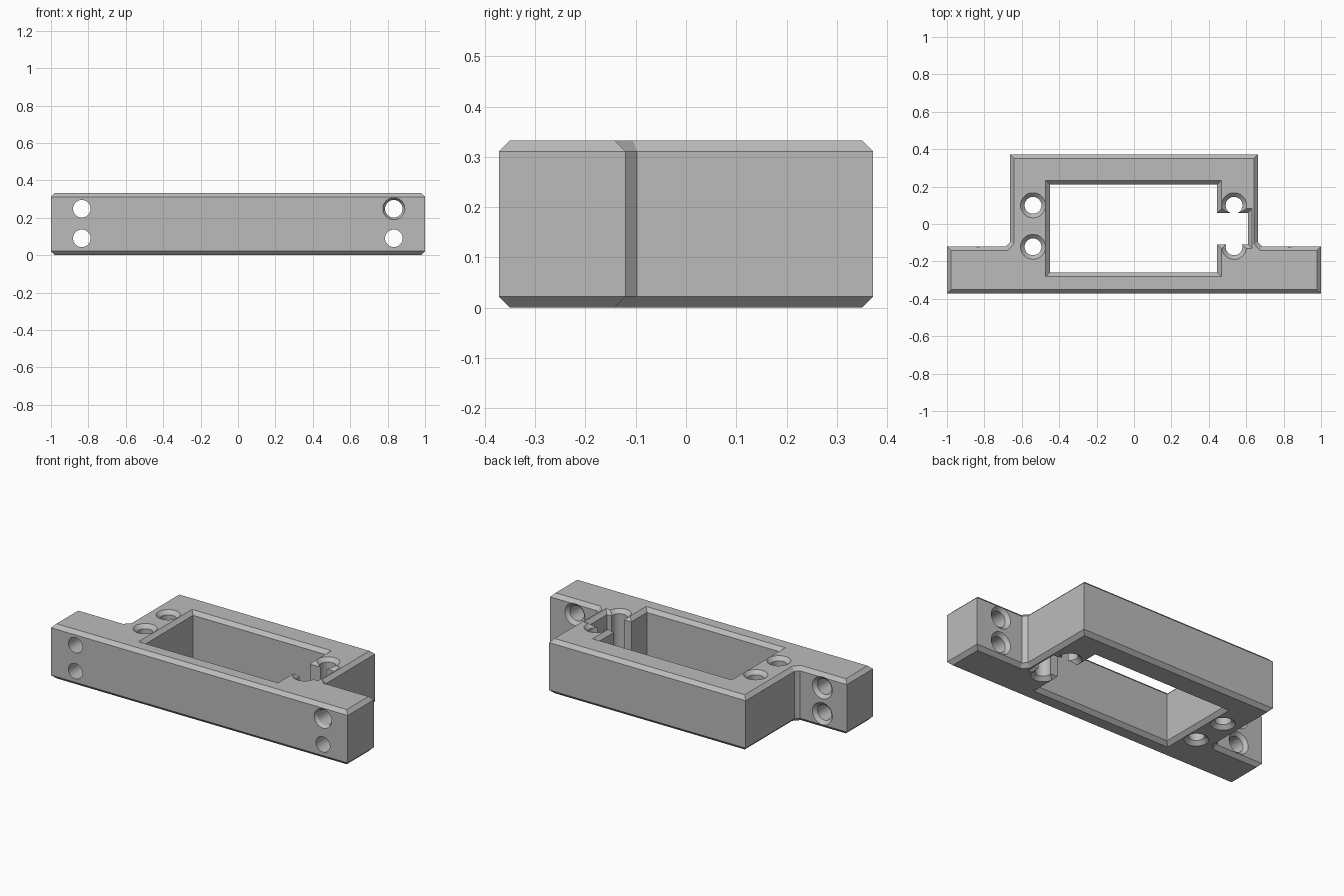
import bpy, bmesh, math
from mathutils import Vector, Matrix

if "Cube" in bpy.data.objects:
    bpy.data.objects.remove(bpy.data.objects["Cube"])

H = 0.333      # bracket height
C = 0.022      # chamfer size
E = 0.01       # cutter overshoot


def offset(points, d):
    """Mitred outward offset of a counter-clockwise outline."""
    pts = [Vector(p) for p in points]
    out = []
    for i, p in enumerate(pts):
        a = (p - pts[i - 1]).normalized()
        b = (pts[(i + 1) % len(pts)] - p).normalized()
        na, nb = Vector((a.y, -a.x)), Vector((b.y, -b.x))
        out.append(p + (na + nb) * d / (1 + na.dot(nb)))
    return out


def loft(name, outline, levels, matrix=Matrix()):
    """Solid through offset copies of an outline; levels are (z, offset)."""
    bm = bmesh.new()
    rings = [[bm.verts.new((p.x, p.y, z)) for p in offset(outline, d)]
             for z, d in levels]
    n = len(outline)
    for lo, hi in zip(rings, rings[1:]):
        for i in range(n):
            j = (i + 1) % n
            bm.faces.new((lo[i], lo[j], hi[j], hi[i]))
    bm.faces.new(rings[0][::-1])
    bm.faces.new(rings[-1])
    bm.transform(matrix)
    bmesh.ops.recalc_face_normals(bm, faces=bm.faces)
    mesh = bpy.data.meshes.new(name)
    bm.to_mesh(mesh)
    bm.free()
    obj = bpy.data.objects.new(name, mesh)
    bpy.context.collection.objects.link(obj)
    return obj


def circle(r, n=32):
    return [(r * math.cos(2 * math.pi * i / n), r * math.sin(2 * math.pi * i / n))
            for i in range(n)]


# Stepped bracket body with chamfered top and bottom rims
right = [(1, -0.372), (1, -0.12), (0.685, -0.12), (0.663, -0.097), (0.663, 0.372)]
outline = right + [(-x, y) for x, y in reversed(right)]
body = loft("mounting_bracket", outline, [(0, -C), (C, 0), (H - C, 0), (H, -C)])

# Window with a side slot, flared at both rims
window = [(-0.45, -0.26), (0.445, -0.26), (0.445, -0.11), (0.61, -0.11),
          (0.61, 0.06), (0.445, 0.06), (0.445, 0.21), (-0.45, 0.21)]
flare = [(-E, C + E), (C, 0), (H - C, 0), (H + E, C + E)]
cutters = [loft("window_cutter", window, flare)]

# Vertical screw holes, countersunk on both sides
for x in (-0.54, 0.535):
    for y in (-0.122, 0.1):
        cutters.append(loft("screw_hole_cutter", circle(0.045), flare,
                            Matrix.Translation((x, y, 0))))

# Horizontal holes through the ears, countersunk at the back
for x in (-0.835, 0.833):
    for z in (0.09, 0.248):
        front = [(-E, 0)]
        if x > 0 and z > 0.2:
            front = [(-E, 0.018), (0.02, 0)]
        levels = front + [(0.252 - 0.02, 0), (0.252 + E, 0.03)]
        m = Matrix.Translation((x, -0.372, z)) @ Matrix.Rotation(-math.pi / 2, 4, 'X')
        cutters.append(loft("ear_hole_cutter", circle(0.047), levels, m))

# Cut all openings
bpy.context.view_layer.objects.active = body
body.select_set(True)
for cutter in cutters:
    mod = body.modifiers.new("cut", 'BOOLEAN')
    mod.operation = 'DIFFERENCE'
    mod.solver = 'EXACT'
    mod.object = cutter
    bpy.ops.object.modifier_apply(modifier=mod.name)
    bpy.data.objects.remove(cutter)

# Plain grey finish
grey = bpy.data.materials.new("grey")
grey.diffuse_color = (0.5, 0.5, 0.5, 1)
grey.use_nodes = True
grey.node_tree.nodes["Principled BSDF"].inputs["Base Color"].default_value = grey.diffuse_color
body.data.materials.clear()
body.data.materials.append(grey)
bpy.ops.object.shade_smooth_by_angle(angle=math.radians(30))
